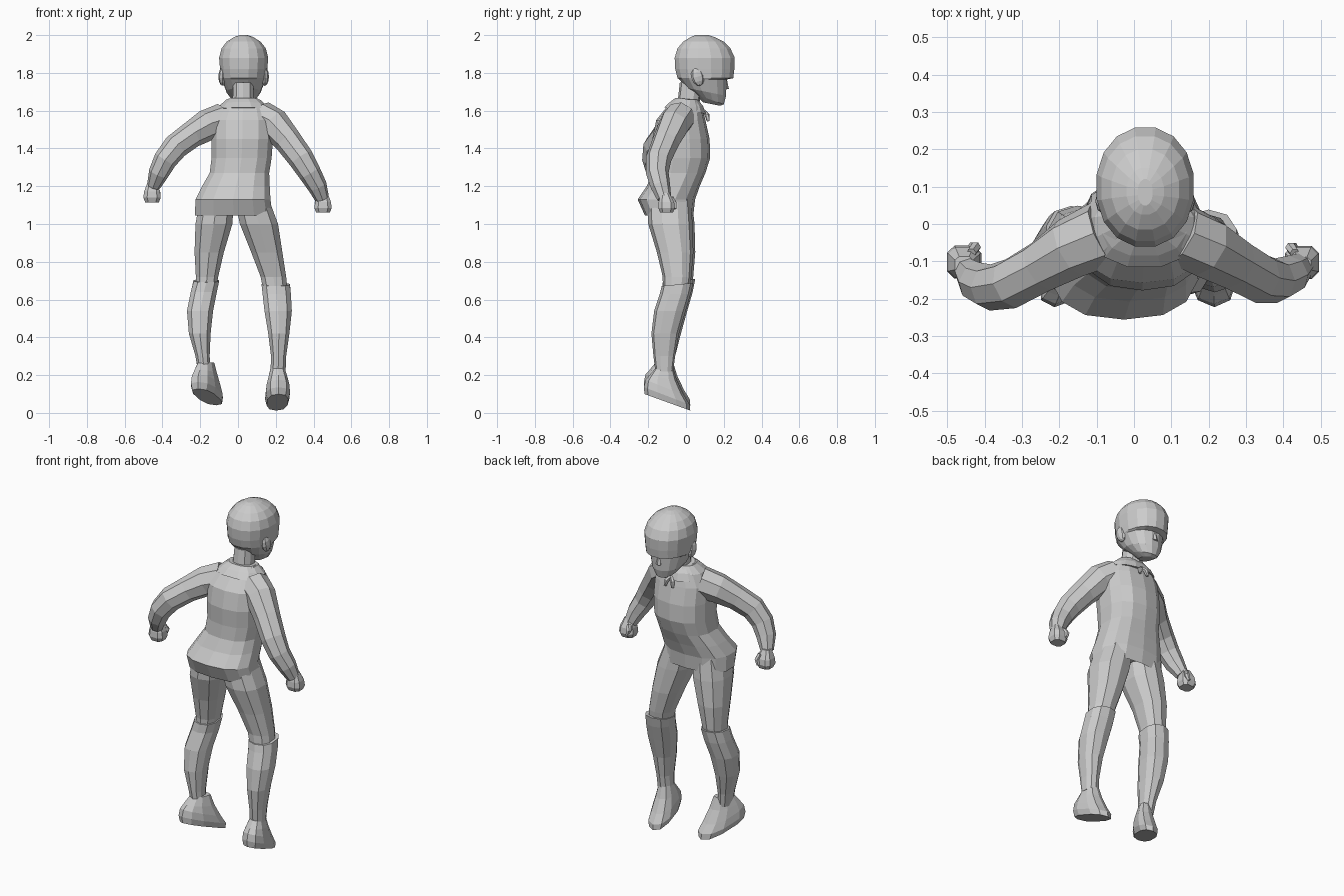
import bpy, bmesh, math
from mathutils import Vector


def build(name, rings):
    """Skin a list of closed point rings and cap both ends."""
    bm = bmesh.new()
    loops = [[bm.verts.new(p) for p in ring] for ring in rings]
    n = len(loops[0])
    for a, b in zip(loops, loops[1:]):
        for i in range(n):
            j = (i + 1) % n
            bm.faces.new((a[i], a[j], b[j], b[i]))
    bm.faces.new(loops[0][::-1])
    bm.faces.new(loops[-1])
    bmesh.ops.recalc_face_normals(bm, faces=bm.faces[:])
    mesh = bpy.data.meshes.new(name)
    bm.to_mesh(mesh)
    bm.free()
    obj = bpy.data.objects.new(name, mesh)
    bpy.context.collection.objects.link(obj)
    return obj


def power(v, p):
    return math.copysign(abs(v) ** p, v)


def loft(name, sections, n=12, p=0.85):
    """Sections: (z, x0, x1, y0, y1, slope in z along y, skew in x along y)."""
    rings = []
    for s in sections:
        z, x0, x1, y0, y1 = s[:5]
        slope = s[5] if len(s) > 5 else 0
        skew = s[6] if len(s) > 6 else 0
        ring = []
        for i in range(n):
            a = math.tau * (i + 0.5) / n
            fit = math.cos(math.pi / n) ** p
            dx = power(math.cos(a), p) * (x1 - x0) / 2 / fit
            dy = power(math.sin(a), p) * (y1 - y0) / 2 / fit
            ring.append(((x0 + x1) / 2 + dx + skew * dy, (y0 + y1) / 2 + dy, z + slope * dy))
        rings.append(ring)
    return build(name, rings)


def tube(name, path, n=8):
    """Path: (x, y, z, radius), sections square to the path."""
    pts = [Vector(q[:3]) for q in path]
    rings = []
    for i, q in enumerate(path):
        t = (pts[min(i + 1, len(pts) - 1)] - pts[max(i - 1, 0)]).normalized()
        u = Vector((0, 1, 0)).cross(t).normalized()
        v = t.cross(u)
        rings.append([pts[i] + q[3] * (u * math.cos(math.tau * k / n) + v * math.sin(math.tau * k / n))
                      for k in range(n)])
    return build(name, rings)


# Head with overhanging brow, facing +y
loft("head", [
    (1.635, 0.0, 0.06, 0.09, 0.18, -0.2), (1.66, -0.03, 0.09, 0.05, 0.20, -0.35),
    (1.70, -0.06, 0.12, 0.0, 0.212, -0.2), (1.765, -0.085, 0.145, -0.035, 0.215),
    (1.772, -0.09, 0.15, -0.045, 0.25), (1.82, -0.095, 0.155, -0.057, 0.256),
    (1.88, -0.10, 0.16, -0.06, 0.258), (1.93, -0.087, 0.147, -0.045, 0.235),
    (1.965, -0.06, 0.12, -0.015, 0.20), (1.99, -0.02, 0.08, 0.025, 0.15),
    (2.0, 0.01, 0.05, 0.05, 0.12)], 16, 0.95)
loft("nose", [(1.715, 0.015, 0.045, 0.19, 0.225), (1.765, 0.022, 0.038, 0.19, 0.215)], 6)
loft("neck", [(1.62, -0.03, 0.085, -0.045, 0.065), (1.75, -0.025, 0.08, -0.03, 0.09)], 10)

# Ears
for side in (-1, 1):
    bpy.ops.mesh.primitive_uv_sphere_add(segments=8, ring_count=6, location=(0.03 + side * 0.112, 0.062, 1.78))
    ear = bpy.context.object
    ear.name = "ear"
    ear.scale = (0.022, 0.034, 0.05)
    ear.rotation_euler = (0.25, 0, 0)

# Loose top with a flared hem
loft("top", [
    (1.09, -0.19, 0.16, -0.19, 0.02), (1.045, -0.228, 0.183, -0.215, 0.036),
    (1.13, -0.225, 0.172, -0.253, 0.045), (1.20, -0.19, 0.168, -0.205, 0.07),
    (1.27, -0.15, 0.165, -0.175, 0.10), (1.35, -0.14, 0.178, -0.17, 0.125),
    (1.45, -0.14, 0.185, -0.175, 0.122), (1.55, -0.14, 0.185, -0.155, 0.10),
    (1.62, -0.105, 0.16, -0.10, 0.082), (1.66, -0.06, 0.115, -0.055, 0.062)], 14, 0.8)

# Collar and its little tie at the throat
loft("collar", [
    (1.60, -0.11, 0.165, -0.115, 0.105, -0.15), (1.635, -0.085, 0.14, -0.085, 0.09, -0.12),
    (1.662, -0.05, 0.105, -0.055, 0.065, -0.1)], 12)
for side in (-1, 1):
    tube("tie_end", [(0.03, 0.095, 1.60, 0.008), (0.03 + side * 0.02, 0.112, 1.575, 0.013),
                     (0.03 + side * 0.025, 0.118, 1.545, 0.008)], 5)

# Sleeves
tube("left_sleeve", [
    (-0.08, -0.025, 1.55, 0.09), (-0.17, -0.065, 1.52, 0.083), (-0.25, -0.115, 1.47, 0.07),
    (-0.33, -0.16, 1.41, 0.068), (-0.385, -0.17, 1.34, 0.062), (-0.42, -0.155, 1.27, 0.054),
    (-0.447, -0.125, 1.20, 0.036)])
tube("right_sleeve", [
    (0.12, -0.025, 1.57, 0.085), (0.19, -0.06, 1.53, 0.085), (0.265, -0.105, 1.44, 0.073),
    (0.335, -0.145, 1.345, 0.068), (0.38, -0.152, 1.27, 0.06), (0.42, -0.135, 1.20, 0.052),
    (0.445, -0.115, 1.135, 0.038)])


# Closed fists with a thumb
def fist(side, x, y, z):
    loft("fist", [
        (z - 0.045, x - 0.036, x + 0.036, y - 0.034, y + 0.034),
        (z - 0.02, x - 0.046, x + 0.046, y - 0.044, y + 0.044),
        (z + 0.012, x - 0.042, x + 0.042, y - 0.042, y + 0.04),
        (z + 0.06, x - 0.024, x + 0.024, y - 0.03, y + 0.015)], 8, 0.65)
    tube("thumb", [(x - side * 0.02, y + 0.025, z + 0.035, 0.013), (x - side * 0.03, y + 0.04, z + 0.005, 0.015),
                   (x - side * 0.02, y + 0.045, z - 0.025, 0.009)], 6)


fist(-1, -0.455, -0.102, 1.16)
fist(1, 0.45, -0.103, 1.105)

# Thighs
loft("left_thigh", [
    (1.14, -0.20, -0.02, -0.20, 0.025), (1.0, -0.225, -0.03, -0.195, 0.04),
    (0.85, -0.23, -0.075, -0.145, 0.045), (0.72, -0.223, -0.105, -0.115, 0.035),
    (0.62, -0.225, -0.12, -0.11, 0.02)], 10)
loft("right_thigh", [
    (1.14, -0.02, 0.16, -0.20, 0.02), (1.0, 0.01, 0.212, -0.195, 0.03),
    (0.85, 0.07, 0.235, -0.15, 0.035), (0.72, 0.12, 0.255, -0.12, 0.025),
    (0.62, 0.14, 0.265, -0.12, 0.01)], 10)

# Knee-high boots
loft("left_boot", [
    (0.70, -0.235, -0.10, -0.12, 0.045, 0.1), (0.64, -0.25, -0.112, -0.125, 0.032),
    (0.54, -0.27, -0.132, -0.16, 0.003), (0.42, -0.26, -0.145, -0.175, -0.03),
    (0.30, -0.225, -0.15, -0.168, -0.06), (0.22, -0.212, -0.145, -0.16, -0.07)], 10)
loft("right_boot", [
    (0.68, 0.125, 0.275, -0.125, 0.035, 0.1), (0.63, 0.13, 0.28, -0.135, 0.022),
    (0.54, 0.14, 0.285, -0.165, -0.005), (0.42, 0.16, 0.272, -0.18, -0.04),
    (0.30, 0.175, 0.255, -0.17, -0.06), (0.22, 0.172, 0.252, -0.16, -0.07)], 10)


# Feet pointing down at the toe
def foot(name, x, lift, skew):
    def ring(z, half, y0, y1, slope):
        cx = x + skew * ((y0 + y1) / 2 + 0.115)
        return (z + lift, cx - half, cx + half, y0, y1, slope, skew)
    loft(name, [
        ring(0.24, 0.036, -0.158, -0.07, 0), ring(0.185, 0.05, -0.19, -0.05, -0.2),
        ring(0.135, 0.06, -0.21, -0.015, -0.4), ring(0.09, 0.064, -0.218, 0.015, -0.38),
        ring(0.056, 0.055, -0.215, 0.018, -0.36)], 10, 0.8)


foot("left_foot", -0.17, 0.028, 0.4)
foot("right_foot", 0.21, 0.0, -0.05)
